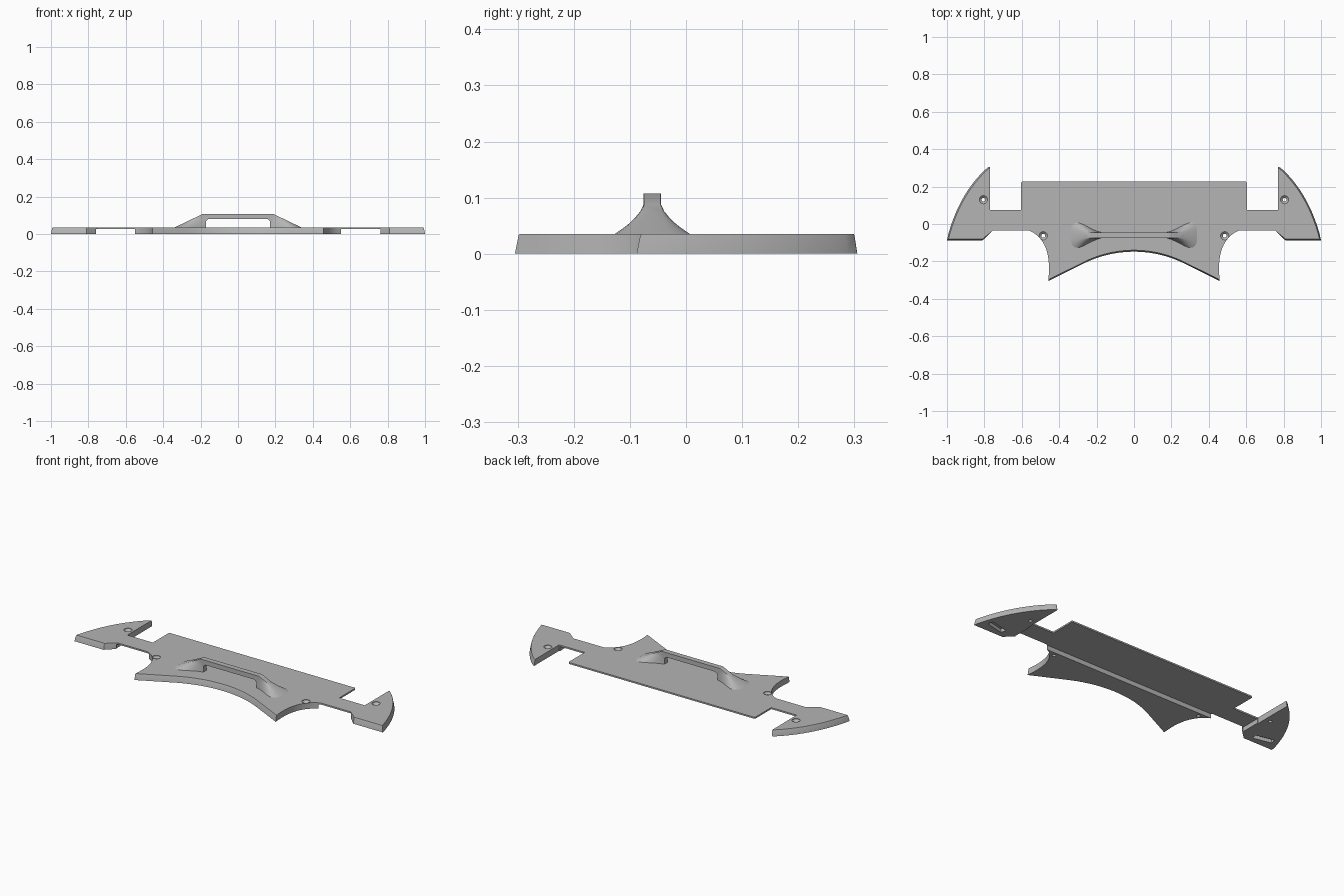
import bpy, bmesh, math
from mathutils import Matrix, Vector

cube = bpy.data.objects.get("Cube")
if cube:
    bpy.data.objects.remove(cube, do_unlink=True)

TOP, PLATE = 0.035, 0.026      # upper face, underside of the thin plate
DRAFT = 0.008
GRIP_Y = -0.06

grey = bpy.data.materials.new("plain grey")
grey.use_nodes = True
grey.diffuse_color = (0.46, 0.46, 0.46, 1)
grey.node_tree.nodes["Principled BSDF"].inputs["Base Color"].default_value = (0.46, 0.46, 0.46, 1)


def make(name, bm):
    bmesh.ops.recalc_face_normals(bm, faces=bm.faces)
    mesh = bpy.data.meshes.new(name)
    bm.to_mesh(mesh)
    bm.free()
    mesh.materials.append(grey)
    ob = bpy.data.objects.new(name, mesh)
    bpy.context.collection.objects.link(ob)
    return ob


def loft(name, rings):
    """Skin a stack of equal-length rings and cap both ends."""
    bm = bmesh.new()
    rows = [[bm.verts.new(p) for p in ring] for ring in rings]
    n = len(rows[0])
    for a, b in zip(rows, rows[1:]):
        for i in range(n):
            j = (i + 1) % n
            bm.faces.new((a[i], a[j], b[j], b[i]))
    bm.faces.new(rows[0])
    bm.faces.new(rows[-1])
    return make(name, bm)


def bezier(a, c, b, steps):
    a, c, b = Vector(a), Vector(c), Vector(b)
    return [a * (1 - t) ** 2 + c * 2 * t * (1 - t) + b * t * t
            for t in (i / steps for i in range(steps + 1))]


def activate(ob):
    bpy.ops.object.select_all(action='DESELECT')
    ob.select_set(True)
    bpy.context.view_layer.objects.active = ob


def smooth(ob):
    activate(ob)
    bpy.ops.object.shade_smooth_by_angle(angle=math.radians(30))


def cut(target, cutter):
    cutter.hide_render = True
    mod = target.modifiers.new("cut", 'BOOLEAN')
    mod.object, mod.operation, mod.solver = cutter, 'DIFFERENCE', 'EXACT'
    activate(target)
    bpy.ops.object.modifier_apply(modifier=mod.name)
    bpy.data.objects.remove(cutter, do_unlink=True)


def box(name, centre, size, turn=0):
    bm = bmesh.new()
    bmesh.ops.create_cube(bm, size=1, matrix=Matrix.Translation(centre)
                          @ Matrix.Rotation(turn, 4, 'Z') @ Matrix.Diagonal((*size, 1)))
    return make(name, bm)


def disc(x, y, r, z):
    return [(x + r * math.cos(a), y + r * math.sin(a), z)
            for a in (math.tau * i / 24 for i in range(24))]


# Body outline, left half: (top point, outward draft of the lower edge)
half = []
radius = 0.6
for i in range(13):                                   # front arc
    a = math.radians(28) * i / 12
    half.append((Vector((radius * math.sin(a), -0.14 - radius * (1 - math.cos(a)))),
                 Vector((math.sin(a) * 0.3, -1))))
scoop = bezier((0.458, -0.297), (0.435, -0.09), (0.56, -0.035), 14)
half += [(p, Vector((0, -1 if i == 0 else 0))) for i, p in enumerate(scoop)]
half += [(Vector((0.755, -0.035)), Vector((0, 0))),
         (Vector((0.81, -0.08)), Vector((0, -1)))]
rim = bezier((0.992, -0.08), (0.93, 0.16), (0.777, 0.297), 20)
half += [(p, Vector((1, -1)) if i == 0 else Vector((0.8, 0.6)))
         for i, p in enumerate(rim)]                  # outer wing arc
half[-1] = (rim[-1], Vector((0, 1)))
half.append((Vector((0.77, 0.299)), Vector((0, 0.8))))
half += [(Vector(p), Vector((0, 0))) for p in
         ((0.77, 0.075), (0.605, 0.075), (0.605, 0.221), (0.6, 0.226))]
flip = [(Vector((-p.x, p.y)), Vector((-d.x, d.y))) for p, d in half[:0:-1]]
outline = half + flip

body = loft("body_plate", [
    [(*(p + d * DRAFT), 0) for p, d in outline],
    [(*(p + d * DRAFT * 0.2), TOP - 0.003) for p, d in outline],
    [(*p, TOP) for p, d in outline]])

# Relief underneath, leaving thick wings and a thick front strip
cut(body, box("relief", (0, 0.18, PLATE - 0.5), (1.53, 0.44, 1)))

# Countersunk screw holes and underside slots
for side in (1, -1):
    for x, y in ((0.805, 0.13), (0.485, -0.063)):
        cut(body, loft("hole", [disc(side * x, y, r, z) for r, z in
                                ((0.01, -0.1), (0.01, 0.021), (0.022, 0.032), (0.022, 0.1))]))
    cut(body, box("slot", (side * 0.895, -0.03, 0), (0.11, 0.032, 0.04),
                  side * math.radians(13)))
smooth(body)

# Grip bar: profile extruded across its width
profile = [(0.185, 0.107), (0.19, 0.104), (0.19, 0.07), (0.172, 0.068), (0.158, 0.08)]
profile += [(-x, z) for x, z in reversed(profile)]
grip = loft("grip_bar", [[(x, GRIP_Y + s * 0.0155, z) for x, z in profile] for s in (-1, 1)])
smooth(grip)

# Flared grip feet: teardrop rings shrinking upwards
levels = [(0.033, 0.07), (0.04, 0.06), (0.047, 0.05), (0.055, 0.04), (0.065, 0.03),
          (0.076, 0.021), (0.088, 0.0155), (0.107, 0.0155)]
shape = [(0, 0), (0.15, 0.13), (0.3, 0.33), (0.45, 0.58), (0.6, 0.82), (0.72, 0.96),
         (0.8, 1), (0.88, 0.93), (0.95, 0.72), (1, 0.35)]
for side, label in ((1, "left"), (-1, "right")):
    rings = []
    for z, wide in levels:
        inner, outer = 0.172, 0.338 - (z - TOP) * 2.08
        edge = [(side * (inner + (outer - inner) * s),
                 0.0145 + (wide - 0.0145) * w) for s, w in shape]
        rings.append([(x, GRIP_Y + y, z) for x, y in edge]
                     + [(x, GRIP_Y - y, z) for x, y in reversed(edge)])
    smooth(loft(label + "_grip_foot", rings))
